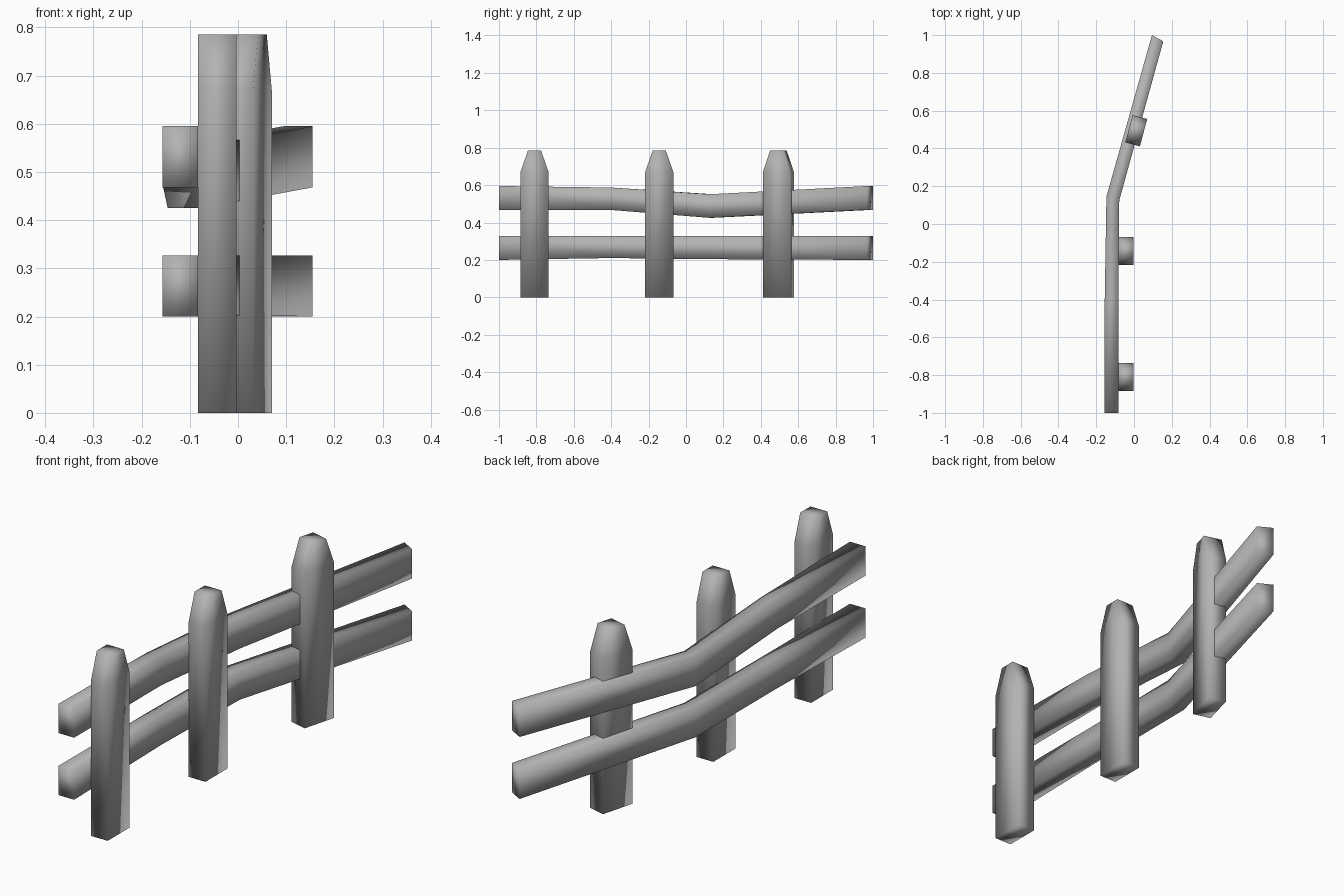
import bpy
import math
from mathutils import Matrix

cube = bpy.data.objects.get("Cube")
if cube:
    bpy.data.objects.remove(cube, do_unlink=True)

grey = bpy.data.materials.new("plain_grey")
grey.use_nodes = True
colour = (0.45, 0.45, 0.45, 1)
grey.diffuse_color = colour
grey.node_tree.nodes["Principled BSDF"].inputs["Base Color"].default_value = colour


def loft(name, rings, transform=Matrix()):
    """Join four-cornered rings into a closed, softly shaded timber."""
    verts = [v for ring in rings for v in ring]
    last = len(verts) - 4
    faces = [(3, 2, 1, 0), tuple(last + i for i in range(4))]
    for start in range(0, last, 4):
        for i in range(4):
            j = (i + 1) % 4
            faces.append((start + i, start + j, start + 4 + j, start + 4 + i))
    mesh = bpy.data.meshes.new(name)
    mesh.from_pydata(verts, [], faces)
    mesh.transform(transform)
    mesh.materials.append(grey)
    mesh.shade_smooth()
    obj = bpy.data.objects.new(name, mesh)
    bpy.context.collection.objects.link(obj)
    return obj


# Posts: flat boards with shoulders tapering to a narrow flat top
def post(name, x, y, turn=0):
    rings = []
    for half, z in ((0.075, 0), (0.075, 0.67), (0.035, 0.785)):
        rings.append([(-0.04, -half, z), (0.04, -half, z),
                      (0.04, half, z), (-0.04, half, z)])
    place = Matrix.Translation((x, y, 0)) @ Matrix.Rotation(math.radians(turn), 4, "Z")
    return loft(name, rings, place)


post("front_post", -0.043, -0.81)
post("middle_post", -0.043, -0.143)
post("back_post", 0.012, 0.494, -15)

# Rails: both follow the same bent plan, as left and right edge points
plan = [((-0.157, -1), (-0.083, -1)),
        ((-0.155, -0.4), (-0.083, -0.4)),
        ((-0.146, 0.145), (-0.078, 0.125)),
        ((0.095, 1), (0.155, 0.967))]


def rail(name, heights):
    rings = []
    for (a, b), (low, high) in zip(plan, heights):
        rings.append([(*a, low), (*a, high), (*b, high), (*b, low)])
    return loft(name, rings)


rail("lower_rail", [(0.2, 0.327), (0.21, 0.327), (0.204, 0.327), (0.2, 0.327)])
rail("upper_rail", [(0.468, 0.595), (0.467, 0.587), (0.425, 0.551), (0.468, 0.595)])
